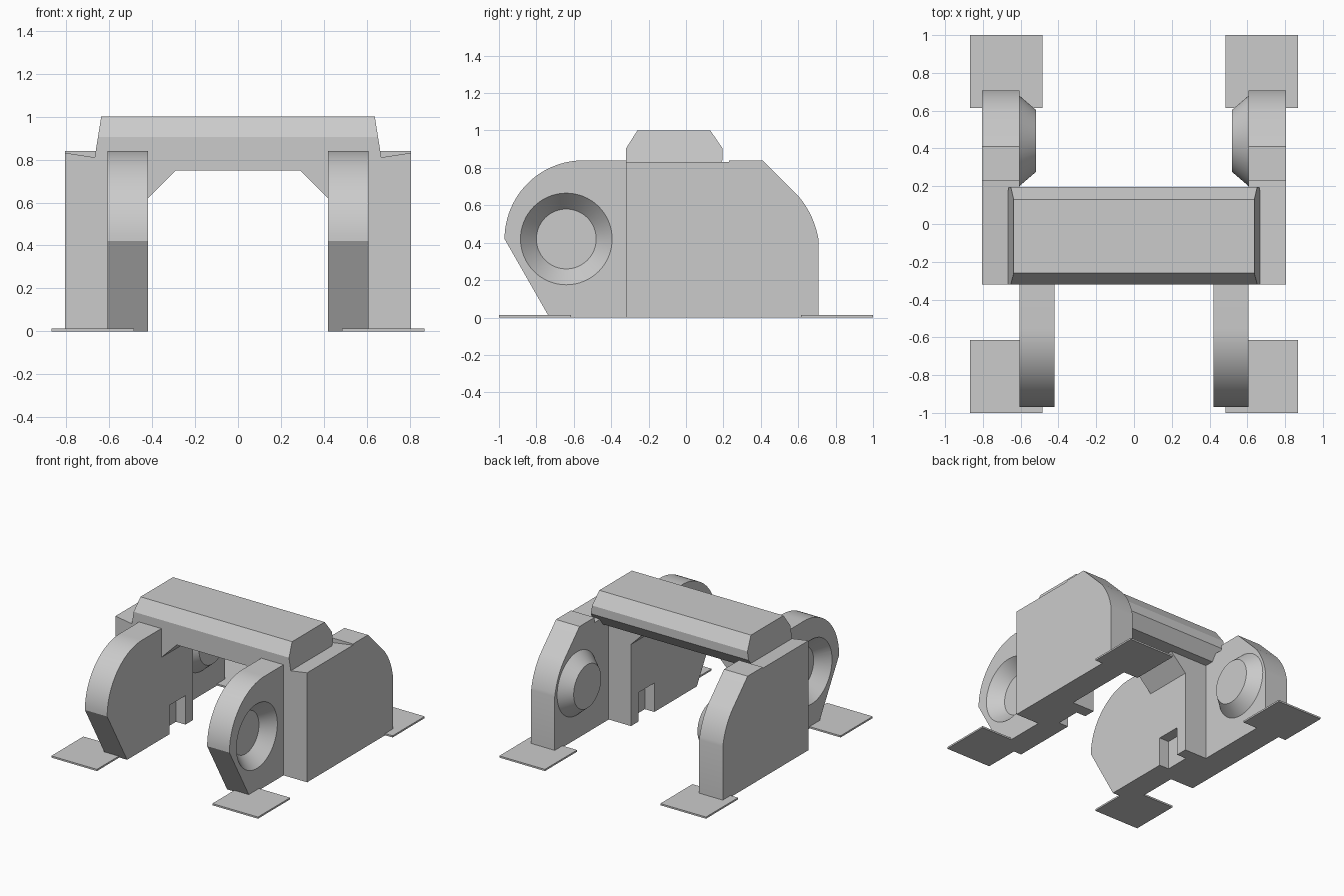
import bpy, bmesh, math
from mathutils import Matrix, Vector

cube = bpy.data.objects.get("Cube")
if cube:
    bpy.data.objects.remove(cube, do_unlink=True)

grey = bpy.data.materials.new("plain grey")
grey.use_nodes = True
COLOUR = (0.6, 0.6, 0.6, 1)
grey.diffuse_color = COLOUR
grey.node_tree.nodes["Principled BSDF"].inputs["Base Color"].default_value = COLOUR


def finish(name, bm):
    bmesh.ops.recalc_face_normals(bm, faces=bm.faces)
    mesh = bpy.data.meshes.new(name)
    bm.to_mesh(mesh)
    bm.free()
    mesh.materials.append(grey)
    obj = bpy.data.objects.new(name, mesh)
    bpy.context.collection.objects.link(obj)
    return obj


def loft(name, ring_a, ring_b):
    """Closed solid between two matching outlines."""
    bm = bmesh.new()
    a = [bm.verts.new(p) for p in ring_a]
    b = [bm.verts.new(p) for p in ring_b]
    bm.faces.new(a)
    bm.faces.new(b[::-1])
    for i in range(len(a)):
        j = (i + 1) % len(a)
        bm.faces.new((a[i], b[i], b[j], a[j]))
    return finish(name, bm)


def slab(name, outline, x0, x1):
    """Side outline in (y, z) extruded along x."""
    return loft(name, [(x0, y, z) for y, z in outline], [(x1, y, z) for y, z in outline])


def prism(name, outline, y0, y1):
    """Front outline in (x, z) extruded along y."""
    return loft(name, [(x, y0, z) for x, z in outline], [(x, y1, z) for x, z in outline])


def rect(a0, a1, z0, z1):
    return [(a0, z0), (a1, z0), (a1, z1), (a0, z1)]


def cone(name, x0, x1, r0, r1, y, z):
    """Truncated cone lying along x, radius r0 at x0 and r1 at x1."""
    bm = bmesh.new()
    place = Matrix.Translation(((x0 + x1) / 2, y, z)) @ Matrix.Rotation(math.pi / 2, 4, 'Y')
    bmesh.ops.create_cone(bm, cap_ends=True, segments=64, radius1=r0, radius2=r1,
                          depth=x1 - x0, matrix=place)
    return finish(name, bm)


def activate(obj):
    bpy.ops.object.select_all(action='DESELECT')
    obj.select_set(True)
    bpy.context.view_layer.objects.active = obj


def cut(obj, cutter):
    mod = obj.modifiers.new("cut", 'BOOLEAN')
    mod.operation = 'DIFFERENCE'
    mod.solver = 'EXACT'
    mod.object = cutter
    activate(obj)
    bpy.ops.object.modifier_apply(modifier=mod.name)
    bpy.data.objects.remove(cutter, do_unlink=True)


def both_sides(obj):
    activate(obj)
    bpy.ops.object.shade_smooth_by_angle(angle=math.radians(25))
    obj.modifiers.new("mirror", 'MIRROR').use_mirror_merge = False


INNER, SEAM, OUTER = 0.42, 0.607, 0.805
FRONT, TOP, HUB = -0.32, 0.84, 0.42

# Front legs: rounded nose, dished hub outside, small notch inside
nose = [(-0.55 - 0.42 * math.cos(t), HUB + 0.42 * math.sin(t))
        for t in (math.pi / 2 * i / 24 for i in range(25))]
leg = slab("front_leg", [(-0.73, 0)] + nose + [(0.06, TOP), (0.06, 0)], INNER, SEAM)
slope = (0.245 - 0.16) / 0.095
cut(leg, cone("dish_cutter", SEAM - 0.095, SEAM + 0.02, 0.16, 0.245 + slope * 0.02, -0.64, HUB))
cut(leg, slab("notch_cutter", rect(-0.22, -0.03, -0.1, 0.22), INNER - 0.1, INNER + 0.08))
both_sides(leg)

# Rear side plates: sloped shoulder easing into the vertical back edge
p0, p1, p2 = Vector((0.6, 0.65)), Vector((0.685, 0.55)), Vector((0.708, HUB))
shoulder = []
for i in range(13):
    t = i / 12
    shoulder.append(tuple(p0 * (1 - t) ** 2 + p1 * 2 * t * (1 - t) + p2 * t * t))
plate = slab("rear_side_plate", [(FRONT, 0), (FRONT, TOP), (0.41, TOP)] + shoulder + [(0.708, 0)],
             SEAM, OUTER)
seat = [(0.55, 0.792), (0.9, 0.846), (0.9, 1.1), (0.55, 1.1)]
cut(plate, prism("seat_cutter", seat, -0.5, 0.23))
both_sides(plate)

# Rear hubs bulging inward
both_sides(cone("rear_hub", 0.52, SEAM + 0.012, 0.165, 0.25, 0.44, HUB))

# Cross beam with chamfered edges and slanted ends
section = [(FRONT, 0.75), (FRONT, 0.905), (-0.26, 1), (0.13, 1),
           (0.195, 0.905), (0.195, TOP), (0.13, 0.75)]


def end(side):
    return [(side * (0.637 + 0.16 * (1 - z)), y, z) for y, z in section]


loft("cross_beam", end(-1), end(1))

# Corner braces under the beam
both_sides(prism("corner_brace", [(0.29, 0.75), (INNER, 0.62), (0.45, 0.62), (0.45, 0.76), (0.29, 0.76)],
                 FRONT, 0.06))

# Thin foot pads
for name, y in (("front_foot_pad", -1), ("rear_foot_pad", 0.615)):
    both_sides(slab(name, rect(y, y + 0.385, 0, 0.013), 0.485, 0.868))
